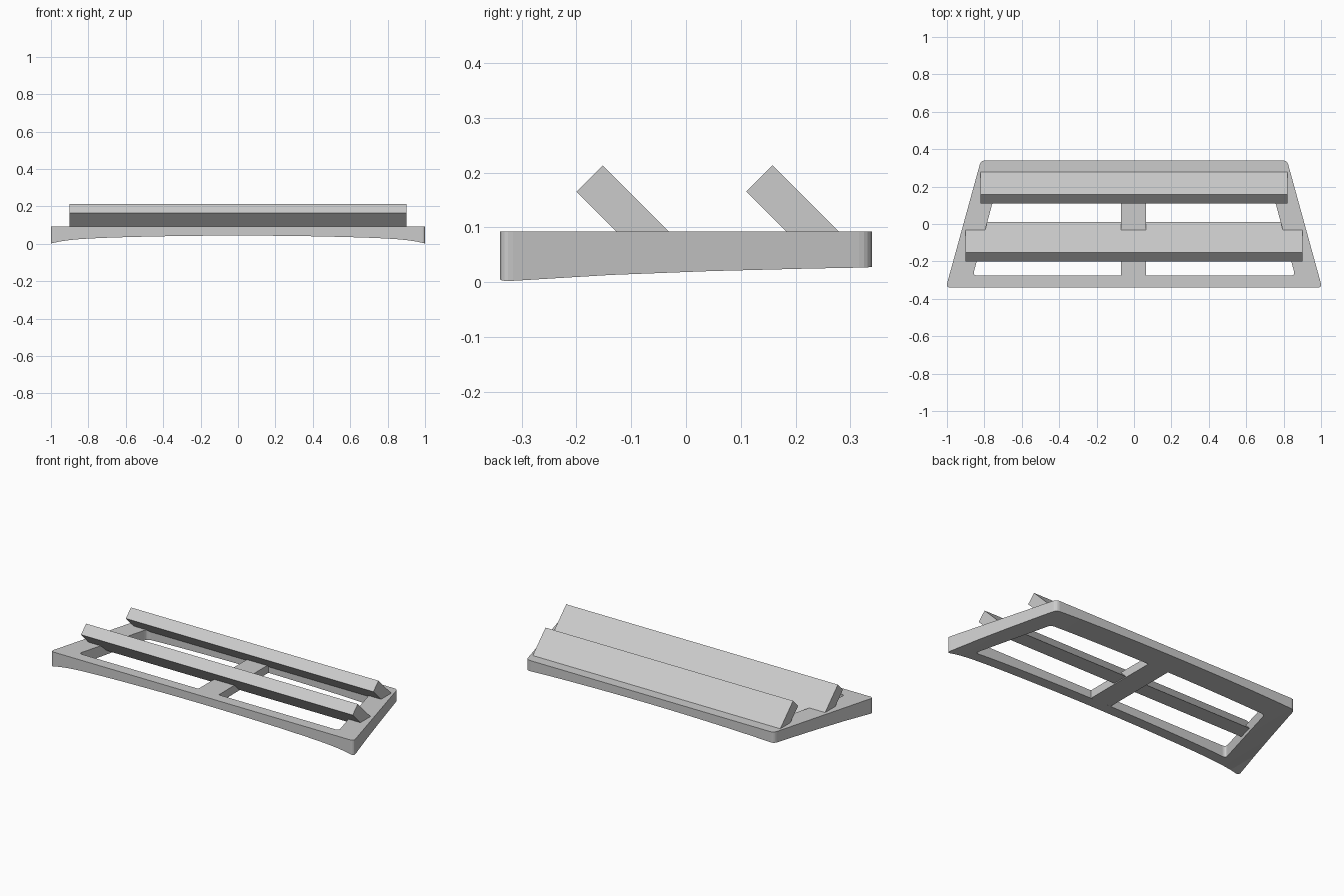
import bpy
import bmesh
from mathutils import Vector

cube = bpy.data.objects.get("Cube")
if cube:
    bpy.data.objects.remove(cube, do_unlink=True)

grey = bpy.data.materials.new("plain grey")
grey.use_nodes = True
grey.diffuse_color = (0.6, 0.6, 0.6, 1)
grey.node_tree.nodes["Principled BSDF"].inputs["Base Color"].default_value = (0.6, 0.6, 0.6, 1)


def prism(name, points, axis, start, end):
    """Extrude a flat outline along the x, y or z axis."""
    place = {"x": lambda a, b, d: (d, a, b),
             "y": lambda a, b, d: (a, d, b),
             "z": lambda a, b, d: (a, b, d)}[axis]
    bm = bmesh.new()
    face = bm.faces.new([bm.verts.new(place(a, b, start)) for a, b in points])
    extruded = bmesh.ops.extrude_face_region(bm, geom=[face], use_keep_orig=True)
    moved = [v for v in extruded["geom"] if isinstance(v, bmesh.types.BMVert)]
    bmesh.ops.translate(bm, verts=moved, vec=place(0, 0, end - start))
    bmesh.ops.recalc_face_normals(bm, faces=bm.faces)
    mesh = bpy.data.meshes.new(name)
    bm.to_mesh(mesh)
    bm.free()
    mesh.materials.append(grey)
    obj = bpy.data.objects.new(name, mesh)
    bpy.context.collection.objects.link(obj)
    return obj


def rounded(points, radius, steps=5):
    """Round every corner of an outline."""
    result = []
    corners = [Vector(p) for p in points]
    for i, corner in enumerate(corners):
        before = corner + (corners[i - 1] - corner).normalized() * radius
        after = corner + (corners[(i + 1) % len(corners)] - corner).normalized() * radius
        for k in range(steps + 1):
            t = k / steps
            result.append(before * (1 - t) ** 2 + corner * 2 * t * (1 - t) + after * t * t)
    return result


def trapezoid(front_y, back_y, mid_x, slope):
    front_x, back_x = mid_x - slope * front_y, mid_x - slope * back_y
    return [(-front_x, front_y), (front_x, front_y), (back_x, back_y), (-back_x, back_y)]


def combine(target, cutter, operation):
    mod = target.modifiers.new(operation, "BOOLEAN")
    mod.operation = operation
    mod.solver = "EXACT"
    mod.object = cutter
    cutter.hide_render = True
    bpy.context.view_layer.objects.active = target
    bpy.ops.object.modifier_apply(modifier=mod.name)
    bpy.data.objects.remove(cutter, do_unlink=True)


def underside(x):
    return 0.044 - 0.023 * x ** 2 - 0.019 * abs(x) ** 12


# Tapered base frame with an arched underside and one wide opening
TOP = 0.092
xs = [i / 20 for i in range(-21, 22)]
arch = [(x, underside(min(1, max(-1, x)))) for x in xs] + [(1.05, TOP), (-1.05, TOP)]
frame = prism("base_frame", arch, "y", -0.5, 0.5)
outline = rounded(trapezoid(-0.34, 0.34, 0.912, 0.275), 0.025)
combine(frame, prism("outline_cutter", outline, "z", -0.2, 0.3), "INTERSECT")
opening = rounded(trapezoid(-0.275, 0.195, 0.787, 0.27), 0.022)
combine(frame, prism("opening_cutter", opening, "z", -0.2, 0.3), "DIFFERENCE")

# Bar across the middle of the opening
prism("centre_bar", [(-0.07, -0.285), (0.065, -0.285), (0.065, 0.205), (-0.07, 0.205)],
      "z", underside(0), TOP)

# Two slats leaning forward, cut level inside the frame
for name, y, half in (("front_slat", 0, 0.9), ("rear_slat", 0.31, 0.82)):
    section = [(-0.2, 0.165), (-0.152, 0.213), (0.011, 0.05), (-0.085, 0.05)]
    prism(name, [(a + y, b) for a, b in section], "x", -half, half)
